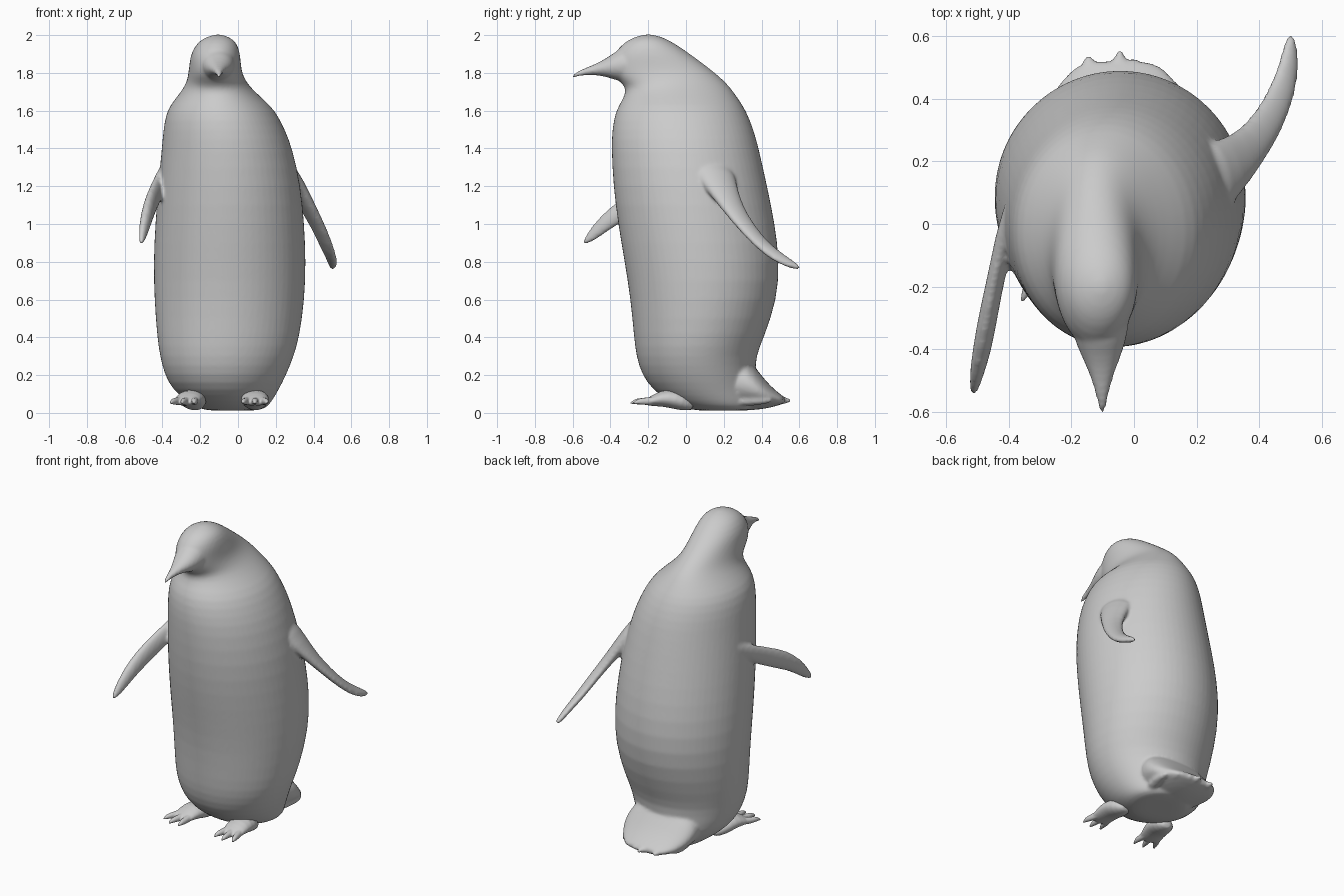
import bpy, bmesh, math
from mathutils import Vector as V

SIDES = 32


def loft(bm, rings):
    """Skin elliptical rings (centre, half-axis u, half-axis v) into a closed tube."""
    loops = []
    for c, u, v in rings:
        loops.append([bm.verts.new(c + u * math.cos(a) + v * math.sin(a))
                      for a in (2 * math.pi * i / SIDES for i in range(SIDES))])
    for p, q in zip(loops, loops[1:]):
        for i in range(SIDES):
            j = (i + 1) % SIDES
            bm.faces.new((p[i], p[j], q[j], q[i]))
    for ring, (c, u, v) in ((loops[0], rings[0]), (loops[-1], rings[-1])):
        mid = bm.verts.new(c)
        for i in range(SIDES):
            bm.faces.new((ring[i], ring[(i + 1) % SIDES], mid))


def blade(bm, stations):
    """Flat tapering limb: stations are (edge A, edge B, half thickness)."""
    mids = [(V(a) + V(b)) / 2 for a, b, t in stations]
    rings = []
    for i, (a, b, t) in enumerate(stations):
        u = (V(b) - V(a)) / 2
        tangent = mids[min(i + 1, len(mids) - 1)] - mids[max(i - 1, 0)]
        rings.append((mids[i], u, u.cross(tangent).normalized() * t))
    loft(bm, rings)


def finish(name, bm, voxel, smooth):
    bmesh.ops.recalc_face_normals(bm, faces=bm.faces)
    me = bpy.data.meshes.new(name)
    bm.to_mesh(me)
    bm.free()
    ob = bpy.data.objects.new(name, me)
    bpy.context.collection.objects.link(ob)
    sub = ob.modifiers.new("round", 'SUBSURF')
    sub.levels = sub.render_levels = 1
    rm = ob.modifiers.new("fuse", 'REMESH')
    rm.mode = 'VOXEL'
    rm.voxel_size = voxel
    rm.use_smooth_shade = True
    sm = ob.modifiers.new("soften", 'SMOOTH')
    sm.factor = 0.5
    sm.iterations = smooth
    return ob


bm = bmesh.new()

# torso, neck and head: z, x left, x right, y front, y back
torso = [
    (0.012, -0.16, 0.10, 0.05, 0.34), (0.025, -0.21, 0.15, 0.00, 0.37),
    (0.06, -0.27, 0.18, -0.09, 0.38), (0.12, -0.345, 0.215, -0.175, 0.375),
    (0.20, -0.39, 0.257, -0.235, 0.37), (0.30, -0.415, 0.297, -0.265, 0.37),
    (0.40, -0.43, 0.327, -0.277, 0.415), (0.60, -0.445, 0.355, -0.295, 0.485),
    (0.80, -0.45, 0.362, -0.327, 0.498), (1.00, -0.44, 0.353, -0.362, 0.473),
    (1.20, -0.425, 0.335, -0.387, 0.432), (1.40, -0.405, 0.29, -0.397, 0.387),
    (1.50, -0.397, 0.25, -0.393, 0.36), (1.60, -0.38, 0.20, -0.375, 0.32),
    (1.66, -0.335, 0.135, -0.335, 0.28), (1.72, -0.288, 0.07, -0.312, 0.238),
    (1.76, -0.27, 0.04, -0.36, 0.20), (1.80, -0.263, 0.022, -0.40, 0.155),
    (1.85, -0.257, 0.015, -0.40, 0.09), (1.90, -0.25, 0.012, -0.385, 0.022),
    (1.96, -0.218, -0.005, -0.33, -0.065), (1.99, -0.17, -0.045, -0.275, -0.125),
    (2.003, -0.12, -0.09, -0.22, -0.18),
]
loft(bm, [(V(((l + r) / 2, (f + b) / 2, z)), V(((r - l) / 2, 0, 0)), V((0, (b - f) / 2, 0)))
          for z, l, r, f, b in torso])

# beak and tail base: y, x centre, half width, z low, z high
beak = [(-0.25, -0.11, 0.10, 1.745, 1.95), (-0.35, -0.108, 0.09, 1.752, 1.932),
        (-0.42, -0.105, 0.064, 1.78, 1.877), (-0.48, -0.103, 0.038, 1.789, 1.847),
        (-0.54, -0.102, 0.022, 1.788, 1.823), (-0.58, -0.101, 0.013, 1.78, 1.807),
        (-0.606, -0.10, 0.008, 1.766, 1.784)]
tail = [(0.10, -0.06, 0.16, 0.02, 0.34), (0.25, -0.06, 0.23, 0.01, 0.33),
        (0.33, -0.055, 0.24, 0.012, 0.29), (0.39, -0.05, 0.225, 0.018, 0.21),
        (0.44, -0.05, 0.195, 0.026, 0.15), (0.49, -0.05, 0.155, 0.04, 0.105),
        (0.52, -0.05, 0.11, 0.05, 0.085)]
for part in (beak, tail):
    loft(bm, [(V((x, y, (lo + hi) / 2)), V((w, 0, 0)), V((0, 0, (hi - lo) / 2)))
              for y, x, w, lo, hi in part])

# ragged tail feathers: tip x, tip y
for x, y in ((-0.22, 0.45), (-0.145, 0.54), (-0.045, 0.555), (0.0, 0.53),
             (0.075, 0.505), (0.13, 0.455)):
    r = -0.05 + (x + 0.05) * 0.75
    blade(bm, [((r - 0.04, y - 0.22, 0.06), (r + 0.04, y - 0.22, 0.06), 0.03),
               ((x - 0.036, y - 0.07, 0.065), (x + 0.036, y - 0.07, 0.065), 0.025),
               ((x - 0.012, y, 0.066), (x + 0.012, y, 0.066), 0.012)])

# right flipper, swept backwards
blade(bm, [((0.25, 0.00, 1.32), (0.20, 0.25, 1.30), 0.06),
           ((0.335, 0.09, 1.21), (0.28, 0.27, 1.19), 0.045),
           ((0.415, 0.20, 1.07), (0.335, 0.30, 1.09), 0.03),
           ((0.475, 0.30, 0.95), (0.39, 0.36, 0.99), 0.025),
           ((0.517, 0.42, 0.835), (0.43, 0.43, 0.90), 0.022),
           ((0.525, 0.51, 0.785), (0.465, 0.51, 0.84), 0.02),
           ((0.515, 0.585, 0.76), (0.482, 0.585, 0.787), 0.016),
           ((0.505, 0.605, 0.764), (0.495, 0.605, 0.772), 0.008)])

# left flipper, swept forwards
blade(bm, [((-0.34, 0.16, 1.38), (-0.34, 0.02, 1.20), 0.05),
           ((-0.405, 0.06, 1.32), (-0.40, -0.06, 1.16), 0.035),
           ((-0.44, -0.12, 1.24), (-0.43, -0.17, 1.09), 0.026),
           ((-0.47, -0.28, 1.17), (-0.46, -0.30, 1.03), 0.03),
           ((-0.49, -0.40, 1.095), (-0.48, -0.40, 0.975), 0.03),
           ((-0.51, -0.49, 1.00), (-0.495, -0.47, 0.92), 0.022),
           ((-0.517, -0.535, 0.93), (-0.505, -0.525, 0.893), 0.014),
           ((-0.517, -0.545, 0.905), (-0.512, -0.54, 0.895), 0.008)])
finish("body_head_and_flippers", bm, 0.01, 5)


def foot(name, x, y, turn):
    """Webbed foot with three clawed toes; turn swings the toes sideways."""
    bm = bmesh.new()
    c, s = math.cos(turn), math.sin(turn)

    def at(px, py, z):
        return V((x + px * c - py * s, y + px * s + py * c, z))

    def strip(path):  # offset across, along, half width, z, half thickness
        blade(bm, [(at(px - w, py, z), at(px + w, py, z), t) for px, py, w, z, t in path])

    # heel and instep
    strip([(0, 0.13, 0.03, 0.03, 0.02), (0, 0.08, 0.07, 0.06, 0.05),
           (0, 0.0, 0.075, 0.08, 0.05), (0, -0.06, 0.07, 0.07, 0.036),
           (0, -0.11, 0.065, 0.056, 0.018), (0, -0.125, 0.05, 0.054, 0.01)])
    # toes and claws
    for side in (-1, 0, 1):
        reach = 0.20 if side == 0 else 0.185
        strip([(side * 0.035, -0.04, 0.022, 0.07, 0.024),
               (side * 0.048, -0.11, 0.02, 0.06, 0.02),
               (side * 0.058, -reach + 0.035, 0.016, 0.062, 0.017),
               (side * 0.062, -reach + 0.012, 0.008, 0.055, 0.009),
               (side * 0.064, -reach, 0.004, 0.05, 0.005)])
    return finish(name, bm, 0.005, 3)


foot("right_foot", 0.09, -0.095, 0.0)
foot("left_foot", -0.25, -0.085, -0.25)
